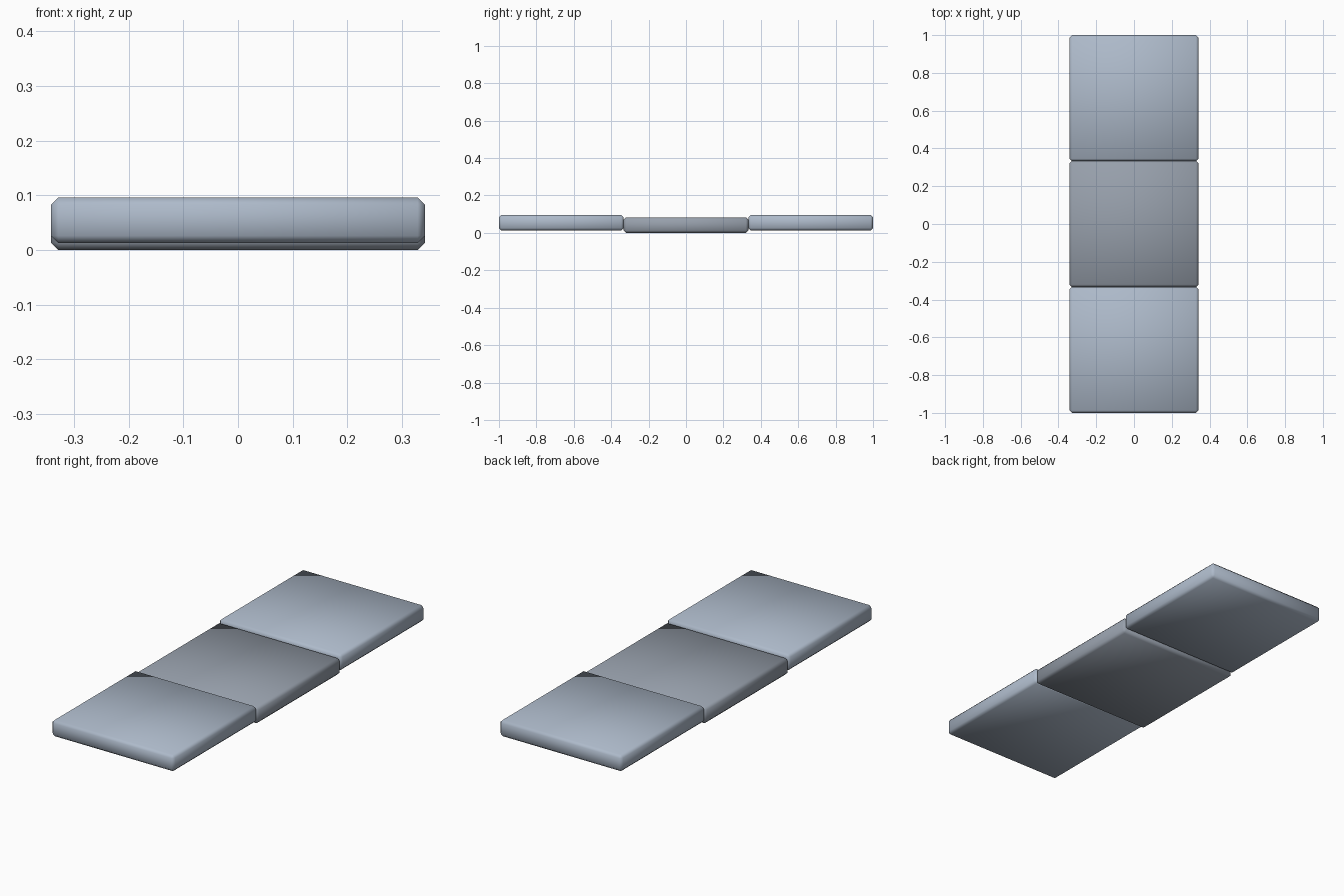
import bpy, bmesh

if "Cube" in bpy.data.objects:
    bpy.data.objects.remove(bpy.data.objects["Cube"])

LENGTH, WIDTH, THICK, CHAMFER = 0.667, 0.683, 0.083, 0.013


def material(name, rgb):
    mat = bpy.data.materials.new(name)
    mat.diffuse_color = (*rgb, 1)
    mat.use_nodes = True
    mat.node_tree.nodes["Principled BSDF"].inputs["Base Color"].default_value = mat.diffuse_color
    return mat


def slab(name, y, z, mat):
    """Chamfered square panel, z is its underside."""
    bm = bmesh.new()
    bmesh.ops.create_cube(bm, size=1)
    bmesh.ops.scale(bm, vec=(WIDTH, LENGTH, THICK), verts=bm.verts)
    bmesh.ops.bevel(bm, geom=bm.edges[:], offset=CHAMFER, segments=1,
                    affect='EDGES', profile=0.5)
    for f in bm.faces:
        f.smooth = True
    mesh = bpy.data.meshes.new(name)
    bm.to_mesh(mesh)
    bm.free()
    mesh.materials.append(mat)
    obj = bpy.data.objects.new(name, mesh)
    obj.location = (0, y, z + THICK / 2)
    bpy.context.collection.objects.link(obj)
    return obj


light = material("light_slate", (0.42, 0.49, 0.59))
dark = material("dark_slate", (0.31, 0.35, 0.41))

# Lower, darker middle panel, with a slightly raised panel at each end
end_y = 1 - LENGTH / 2
slab("middle_panel", 0, 0, dark)
slab("front_panel", -end_y, 0.013, light)
slab("back_panel", end_y, 0.013, light)
